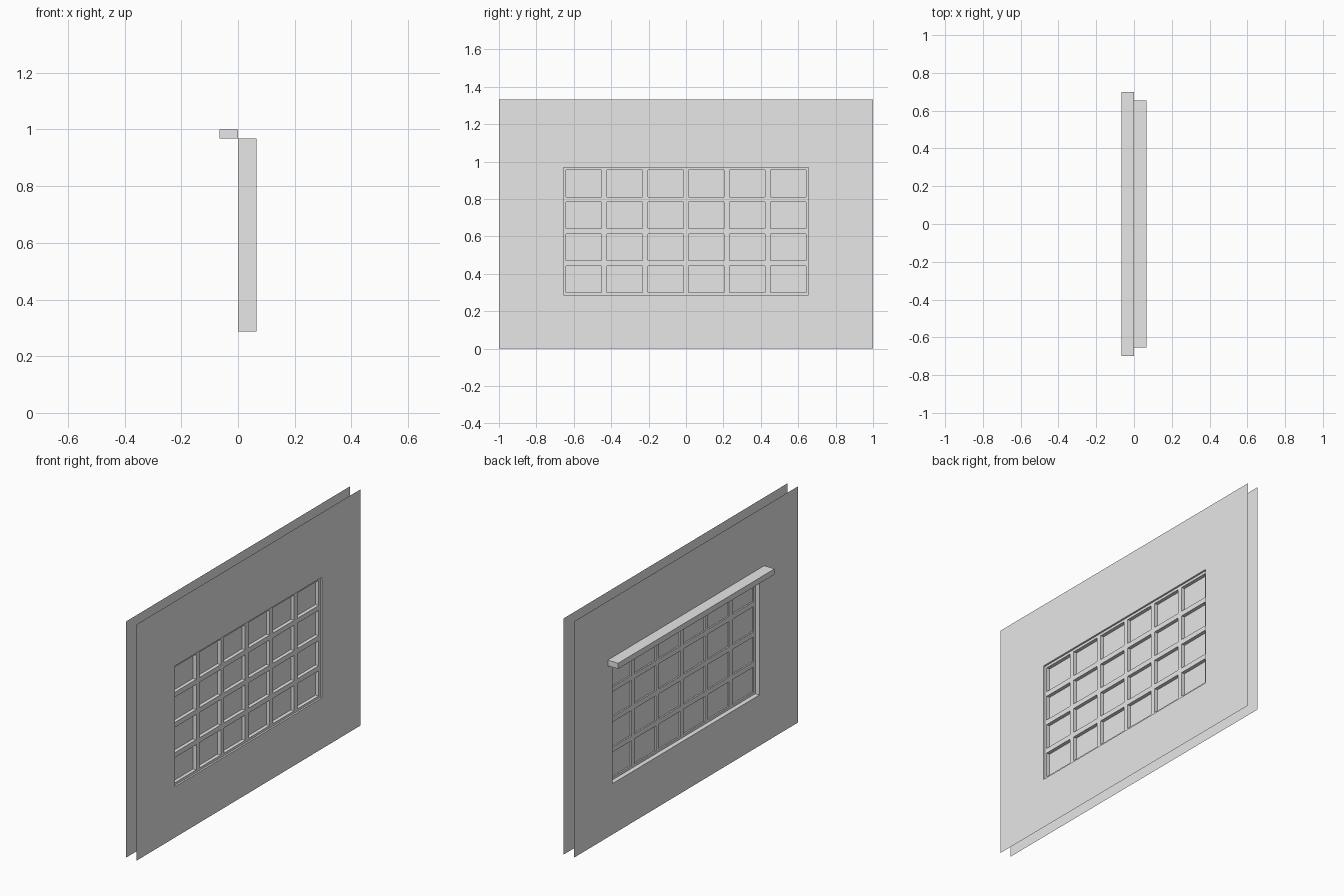
import bpy, bmesh
from mathutils import Matrix, Vector

cube = bpy.data.objects.get("Cube")
if cube:
    bpy.data.objects.remove(cube, do_unlink=True)

# One plain grey for everything
GREY = (0.8, 0.8, 0.8, 1.0)
grey = bpy.data.materials.new("plain_grey")
grey.use_nodes = True
grey.diffuse_color = GREY
grey.node_tree.nodes["Principled BSDF"].inputs["Base Color"].default_value = GREY

# Main dimensions
WALL_H = 1.333
THICK = 0.065                      # distance between the two wall sheets
HALF_W, SILL, HEAD = 0.655, 0.287, 0.968
COLS, ROWS, HALF_BAR = 6, 4, 0.014


def finish(name, bm):
    mesh = bpy.data.meshes.new(name)
    bm.normal_update()
    bm.to_mesh(mesh)
    bm.free()
    mesh.materials.append(grey)
    obj = bpy.data.objects.new(name, mesh)
    bpy.context.collection.objects.link(obj)
    return obj


def loop(bm, x, half, low, high):
    corners = [(-half, low), (half, low), (half, high), (-half, high)]
    return [bm.verts.new((x, y, z)) for y, z in corners]


def bridge(bm, a, b):
    for i in range(4):
        j = (i + 1) % 4
        bm.faces.new((a[i], a[j], b[j], b[i]))


# Wall sheets with a window opening, joined by the reveal
bm = bmesh.new()
outer_out, outer_in = [loop(bm, x, 1.0, 0.0, WALL_H) for x in (THICK, 0.0)]
hole_out, hole_in = [loop(bm, x, HALF_W, SILL, HEAD) for x in (THICK, 0.0)]
bridge(bm, outer_out, hole_out)
bridge(bm, hole_out, hole_in)
bridge(bm, hole_in, outer_in)
finish("wall_with_opening", bm)


# Window lattice: a grid whose cells are sunk to leave glazing bars
def lattice(name, x, side, depth):
    u = Vector((0, side, 0)) * 2 * HALF_W
    v = Vector((0, 0, HEAD - SILL))
    w = Vector((side, 0, 0))
    mat = Matrix((u, v, w)).transposed().to_4x4()
    mat.translation = (x, 0, (SILL + HEAD) / 2)
    bm = bmesh.new()
    bmesh.ops.create_grid(bm, x_segments=COLS, y_segments=ROWS, size=0.5, matrix=mat)
    bm.normal_update()
    panes = bm.faces[:]
    bmesh.ops.inset_individual(bm, faces=panes, thickness=HALF_BAR, use_even_offset=True)
    bm.normal_update()
    bmesh.ops.inset_individual(bm, faces=panes, thickness=0.0, depth=-depth)
    finish(name, bm)


lattice("window_outer_face", 0.055, 1, 0.02)
lattice("window_inner_face", 0.026, -1, 0.008)

# Rail above the opening on the inner side
bm = bmesh.new()
size = Matrix.Diagonal((THICK, 1.395, 0.032, 1.0))
place = Matrix.Translation((-THICK / 2, 0.0, HEAD + 0.016))
bmesh.ops.create_cube(bm, size=1.0, matrix=place @ size)
finish("head_rail", bm)
